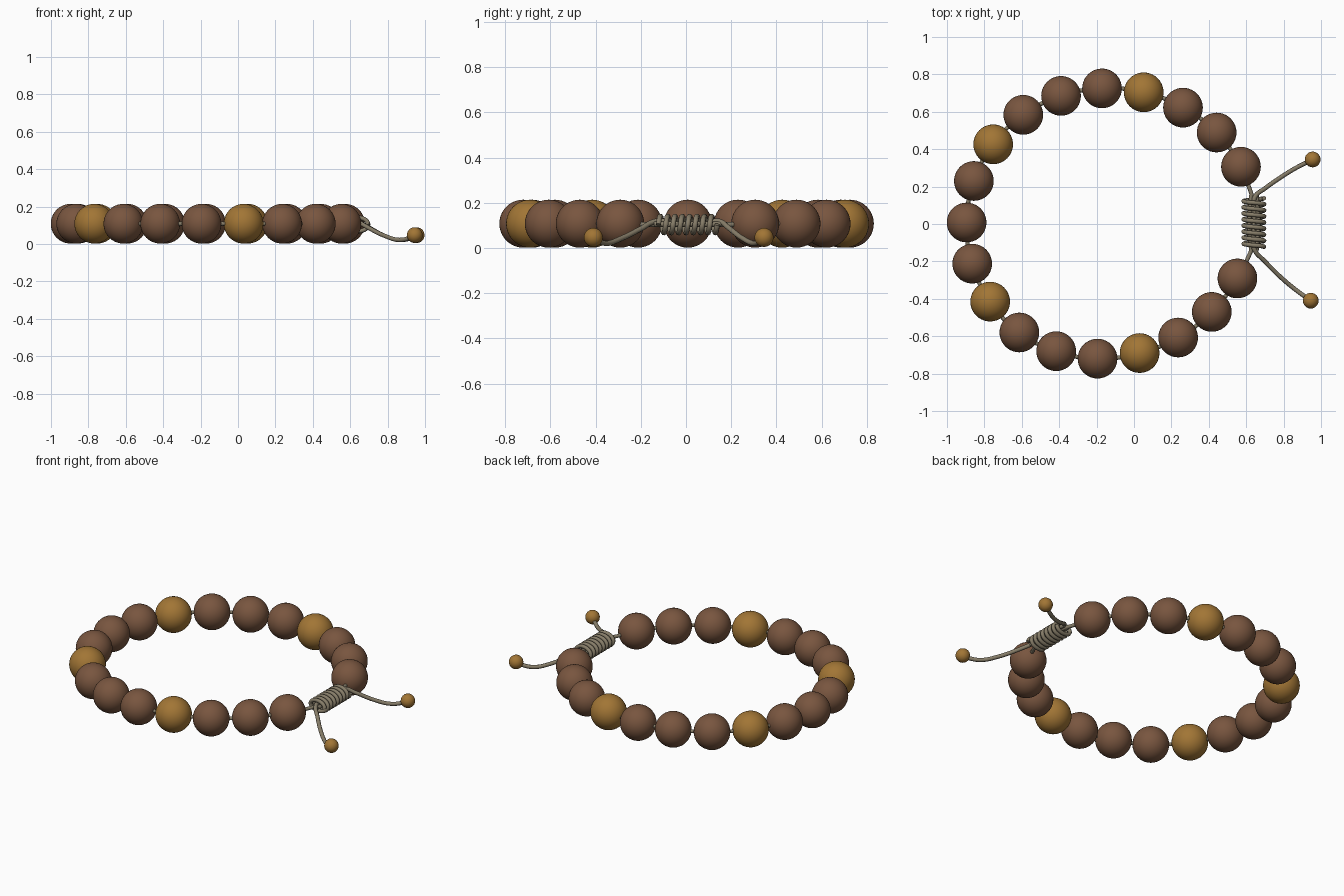
import bpy, math

if "Cube" in bpy.data.objects:
    bpy.data.objects.remove(bpy.data.objects["Cube"])


def material(name, rgb):
    m = bpy.data.materials.new(name)
    m.diffuse_color = (*rgb, 1)
    m.use_nodes = True
    m.node_tree.nodes["Principled BSDF"].inputs["Base Color"].default_value = m.diffuse_color
    return m


brown = material("dark wood", (0.19, 0.092, 0.05))
gold = material("golden wood", (0.36, 0.18, 0.036))
grey = material("grey cord", (0.24, 0.205, 0.14))


def bead(name, loc, r, mat, seg=40):
    bpy.ops.mesh.primitive_uv_sphere_add(segments=seg, ring_count=seg // 2,
                                         radius=r, location=loc)
    o = bpy.context.object
    o.name = name
    o.data.materials.append(mat)
    bpy.ops.object.shade_smooth()


def cord(name, pts, r, cyclic=False, res=6):
    cu = bpy.data.curves.new(name, 'CURVE')
    cu.dimensions = '3D'
    cu.bevel_depth, cu.bevel_resolution = r, 2
    cu.resolution_u, cu.use_fill_caps = res, True
    sp = cu.splines.new('BEZIER')
    sp.bezier_points.add(len(pts) - 1)
    for bp, p in zip(sp.bezier_points, pts):
        bp.co = p
        bp.handle_left_type = bp.handle_right_type = 'AUTO'
    sp.use_cyclic_u = cyclic
    cu.materials.append(grey)
    o = bpy.data.objects.new(name, cu)
    bpy.context.collection.objects.link(o)
    bpy.ops.object.select_all(action='DESELECT')
    o.select_set(True)
    bpy.context.view_layer.objects.active = o
    bpy.ops.object.convert(target='MESH')
    bpy.ops.object.shade_smooth_by_angle(angle=math.radians(50))


# Beads strung in a slightly uneven ring, from one side of the knot to the other
Z = 0.108
ring = [(0.553, -0.291), (0.416, -0.47), (0.236, -0.607), (0.03, -0.69),
        (-0.195, -0.72), (-0.416, -0.68), (-0.613, -0.58), (-0.769, -0.415),
        (-0.865, -0.212), (-0.895, 0.008), (-0.856, 0.23), (-0.753, 0.426),
        (-0.592, 0.584), (-0.39, 0.685), (-0.171, 0.725), (0.052, 0.704),
        (0.262, 0.622), (0.442, 0.489), (0.572, 0.306)]
for i, (x, y) in enumerate(ring):
    accent = abs(i - 9) % 4 == 2
    bead(f"{'golden' if accent else 'dark'}_bead_{i + 1}", (x, y, Z), 0.106,
         gold if accent else brown)

# Main cord through all beads and the knot
knot = [(0.614, 0.2), (0.635, 0.13), (0.642, 0.01), (0.633, -0.12), (0.605, -0.19)]
cord("main_cord", [(x, y, Z) for x, y in ring] + [(x, y, 0.104) for x, y in knot],
     0.011, cyclic=True)

# Coiled knot, an oval helix wound around the cord
TURNS, STEP = 8, 12
coil = []
for i in range(TURNS * STEP + 1):
    a = 2 * math.pi * i / STEP
    coil.append((0.641 + 0.055 * math.cos(a),
                 -0.122 + 0.26 * i / (TURNS * STEP),
                 0.104 + 0.036 * math.sin(a)))
cord("coiled_knot", coil, 0.012, res=3)

# Core strands inside the coil
for k, dx in enumerate((-0.024, 0.024)):
    cord(f"knot_strand_{k + 1}", [(0.641 + dx * 0.6, -0.14, 0.106),
                                  (0.641 + dx, 0, 0.106),
                                  (0.641 + dx * 0.6, 0.155, 0.106)], 0.012)

# Two drooping tails with small end beads
tails = {
    "back": [(0.638, 0.10, 0.118), (0.648, 0.147, 0.118), (0.70, 0.19, 0.088),
             (0.785, 0.25, 0.043), (0.87, 0.302, 0.021), (0.955, 0.345, 0.04)],
    "front": [(0.638, -0.09, 0.118), (0.643, -0.135, 0.118), (0.70, -0.20, 0.085),
              (0.785, -0.285, 0.043), (0.865, -0.352, 0.021), (0.945, -0.41, 0.04)],
}
for side, pts in tails.items():
    cord(f"{side}_tail", pts, 0.012)
    x, y, _ = pts[-1]
    bead(f"{side}_end_bead", (x, y, 0.047), 0.042, gold, 28)
